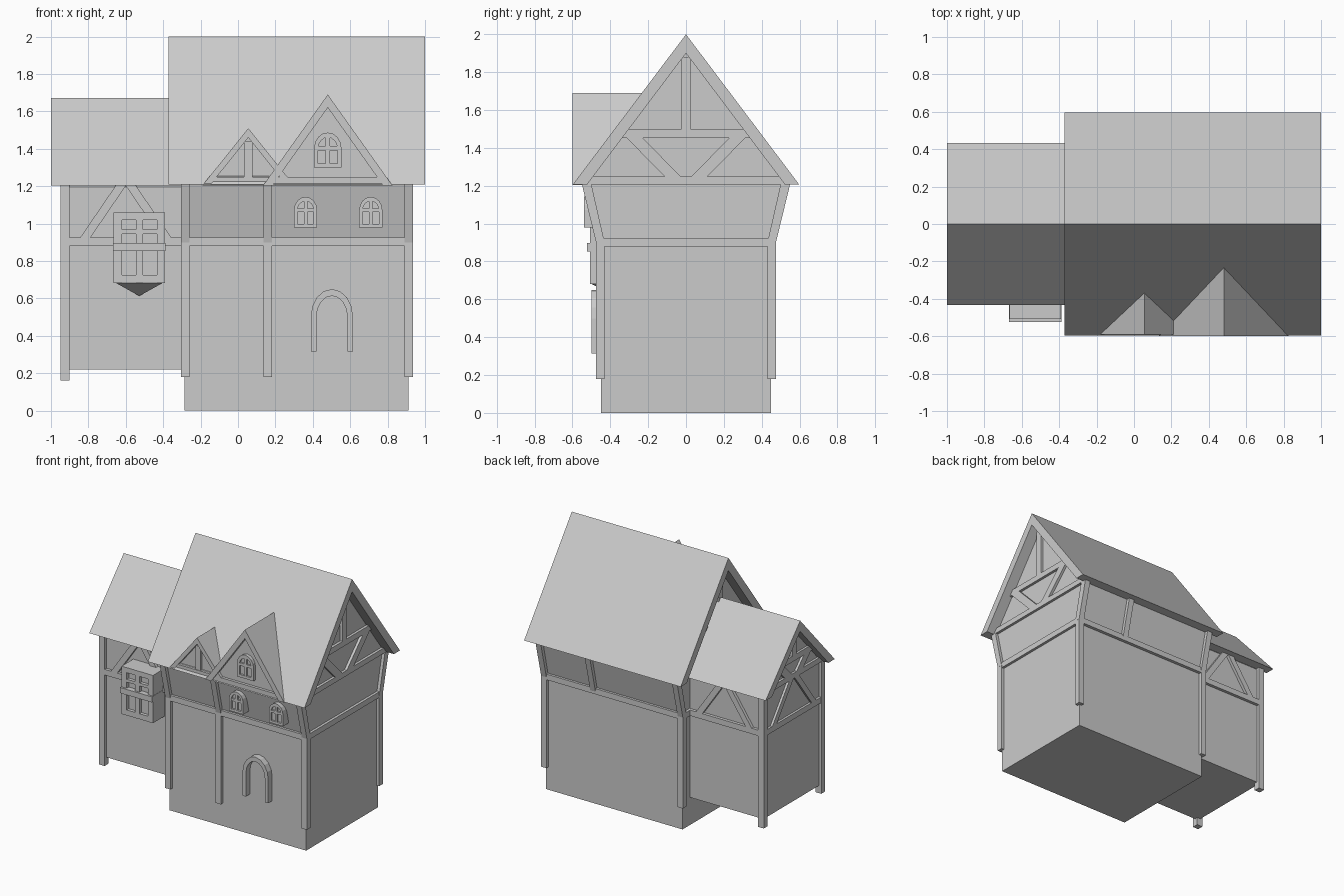
import bpy, bmesh, math
from mathutils import Vector

if "Cube" in bpy.data.objects:
    bpy.data.objects.remove(bpy.data.objects["Cube"])


def prism(name, pts, axis, a, b):
    """Extrude a 2D outline: axis 'x' uses (y,z) points, axis 'y' uses (x,z) points."""
    def at(p, d):
        return (d, p[0], p[1]) if axis == 'x' else (p[0], d, p[1])
    bm = bmesh.new()
    lo = [bm.verts.new(at(p, a)) for p in pts]
    hi = [bm.verts.new(at(p, b)) for p in pts]
    n = len(pts)
    bm.faces.new(lo)
    bm.faces.new(hi[::-1])
    for i in range(n):
        bm.faces.new((lo[i], hi[i], hi[(i + 1) % n], lo[(i + 1) % n]))
    bmesh.ops.recalc_face_normals(bm, faces=bm.faces)
    me = bpy.data.meshes.new(name)
    bm.to_mesh(me)
    bm.free()
    ob = bpy.data.objects.new(name, me)
    bpy.context.collection.objects.link(ob)
    return ob


def box(name, x0, x1, y0, y1, z0, z1):
    return prism(name, [(x0, z0), (x1, z0), (x1, z1), (x0, z1)], 'y', y0, y1)


def beam(name, axis, p, q, w, a, b):
    """Straight timber from p to q in a wall plane, cut level at both ends (w = level width)."""
    h = w / 2
    prism(name, [(p[0] - h, p[1]), (p[0] + h, p[1]), (q[0] + h, q[1]), (q[0] - h, q[1])], axis, a, b)


def roof(name, axis, c, half, base, apex, t, a, b):
    """Two-slope roof slab with level-cut eaves; t = vertical thickness."""
    inner = half * (1 - t / (apex - base))
    prism(name, [(c - half, base), (c, apex), (c + half, base),
                 (c + inner, base), (c, apex - t), (c - inner, base)], axis, a, b)


def arch(c, z0, spring, r, n=8, rz=None):
    rz = rz or r
    arc = [(c + r * math.cos(math.pi * i / n), spring + rz * math.sin(math.pi * i / n)) for i in range(n + 1)]
    return [(c + r, z0)] + arc + [(c - r, z0)]


def arch_ring(name, c, z0, spring, r, ri, top, a, b):
    outer = arch(c, z0, spring, r, 8, top - spring)
    inner = arch(c, z0, spring, ri, 8, top - spring - (r - ri) * 1.2)
    prism(name, outer + inner[::-1], 'y', a, b)


def arch_window(c, z0, top, r, front, back):
    s, f = top - r * 1.15, r * 0.3
    arch_ring("window_frame", c, z0, s, r, r - f, top, front, back)
    prism("window_pane", arch(c, z0, s, r * 0.95, 8, (top - s) * 0.95), 'y', front + 0.015, back)
    box("window_sill", c - r + f, c + r - f, front, back, z0, z0 + f)
    box("window_mullion", c - f / 2, c + f / 2, front + 0.002, back, z0, top - f)
    box("window_bar", c - r + f, c + r - f, front + 0.002, back, s - f / 2, s + f / 2)


def gable_timbers(a, b, half, base, apex):
    """Tie beam, collar, king post and V braces fitted under a roof slab."""
    h = apex - base
    def wid(z):
        return half * (apex - z) / h
    zc = base + 0.355 * h
    for z, t in ((base, 0.042), (zc, 0.045)):
        prism("gable_cross_beam", [(-wid(z), z), (wid(z), z), (wid(z + t), z + t), (-wid(z + t), z + t)], 'x', a, b)
    beam("gable_king_post", 'x', (0, zc + 0.04), (0, apex - 0.02), 0.05, a, b)
    for s in (-1, 1):
        beam("gable_brace", 'x', (s * 0.06, base + 0.03), (s * (wid(zc) - 0.06), zc + 0.005), 0.085, a, b)


# Main house body with jettied upper floor
prism("main_walls", [(-.45, 0), (.45, 0), (.45, .9), (.522, 1.21), (0, 1.9), (-.522, 1.21), (-.45, .9)],
      'x', -.285, .912)
roof("main_roof", 'x', 0, .597, 1.208, 2.0, .1, -.372, 1.0)

# Main house posts, flared upper posts and belts
for s in (-1, 1):
    for x in (-.305, .89):
        box("main_corner_post", x, x + .045, *sorted((s * .43, s * .475)), .18, .9)
    for x in (-.305, .89) + ((.136,) if s < 0 else (.46,)):
        prism("upper_post", [(s * .43, .9), (s * .475, .9), (s * .55, 1.208), (s * .5, 1.208)], 'x', x, x + .046)
    box("main_long_belt", -.303, .933, *sorted((s * .44, s * .475)), .88, .925)
box("front_middle_post", .136, .182, -.475, -.44, .18, .9)
for a, b in ((-.305, -.28), (.9, .933)):
    box("main_end_belt", a, b, -.46, .46, .88, .925)
    gable_timbers(a, b, .522, 1.208, 1.9)

# Side wing body and roof
prism("wing_walls", [(-.36, .22), (.36, .22), (.36, 1.195), (0, 1.588), (-.36, 1.195)], 'x', -.93, -.28)
roof("wing_roof", 'x', 0, .432, 1.203, 1.672, .085, -1.0, -.28)

# Wing timber frame
for s in (-1, 1):
    y0, y1 = sorted((s * .335, s * .384))
    box("wing_post", -.95, -.9, y0, y1, .16, 1.21)
    box("wing_long_belt", -.948, -.29, y0, y1, .88, .925)
    for d in (-1, 1):
        beam("wing_brace", 'y', (-.6 + d * .22, .92), (-.6 + d * .022, 1.21), .055, y0, y1)
        beam("wing_end_brace", 'x', (d * .25, .92), (d * .03, 1.21), .055, -.948, -.91)
box("wing_end_belt", -.948, -.91, -.36, .36, .88, .925)
gable_timbers(-.948, -.91, .354, 1.203, 1.587)

# Roof dormers
for c, half, apex, t, front, depth in ((.48, .345, 1.69, .07, -.6, -.225), (.055, .245, 1.51, .05, -.592, -.36)):
    roof("dormer_roof", 'y', c, half, 1.205, apex, t, front, depth)
    inn = half * (1 - t / (apex - 1.205))
    prism("dormer_wall", [(c - inn, 1.205), (c + inn, 1.205), (c, apex - t)], 'y', front + .03, depth)
    k = inn * (1 - .045 / (apex - t - 1.205))
    prism("dormer_beam", [(c - inn, 1.205), (c + inn, 1.205), (c + k, 1.25), (c - k, 1.25)], 'y', front + .008, -.4)
box("small_dormer_post", .033, .078, -.58, -.5, 1.24, 1.44)

# Arched windows and door surround
arch_window(.48, 1.3, 1.487, .073, -.595, -.5)
for x in (.361, .71):
    arch_window(x, .98, 1.143, .062, -.54, -.46)
arch_ring("door_surround", .502, .315, .5, .113, .083, .65, -.5, -.44)

# Bay window with recessed panes, belt and pointed base
box("bay_core", -.655, -.4, -.48, -.34, .69, 1.05)
for x0, x1 in ((-.665, -.62), (-.545, -.508), (-.432, -.39)):
    box("bay_upright", x0, x1, -.508, -.35, .682, 1.06)
for z0, z1 in ((.682, .725), (.945, .968), (1.02, 1.06)):
    box("bay_rail", -.663, -.392, -.506, -.35, z0, z1)
box("bay_belt", -.668, -.388, -.523, -.35, .853, .897)
base = prism("bay_base", [(-.655, .684), (-.4, .684), (-.528, .613)], 'y', -.505, -.35)
for v in base.data.vertices:
    if v.co.z < .65:
        v.co.y = max(v.co.y, -.37)
